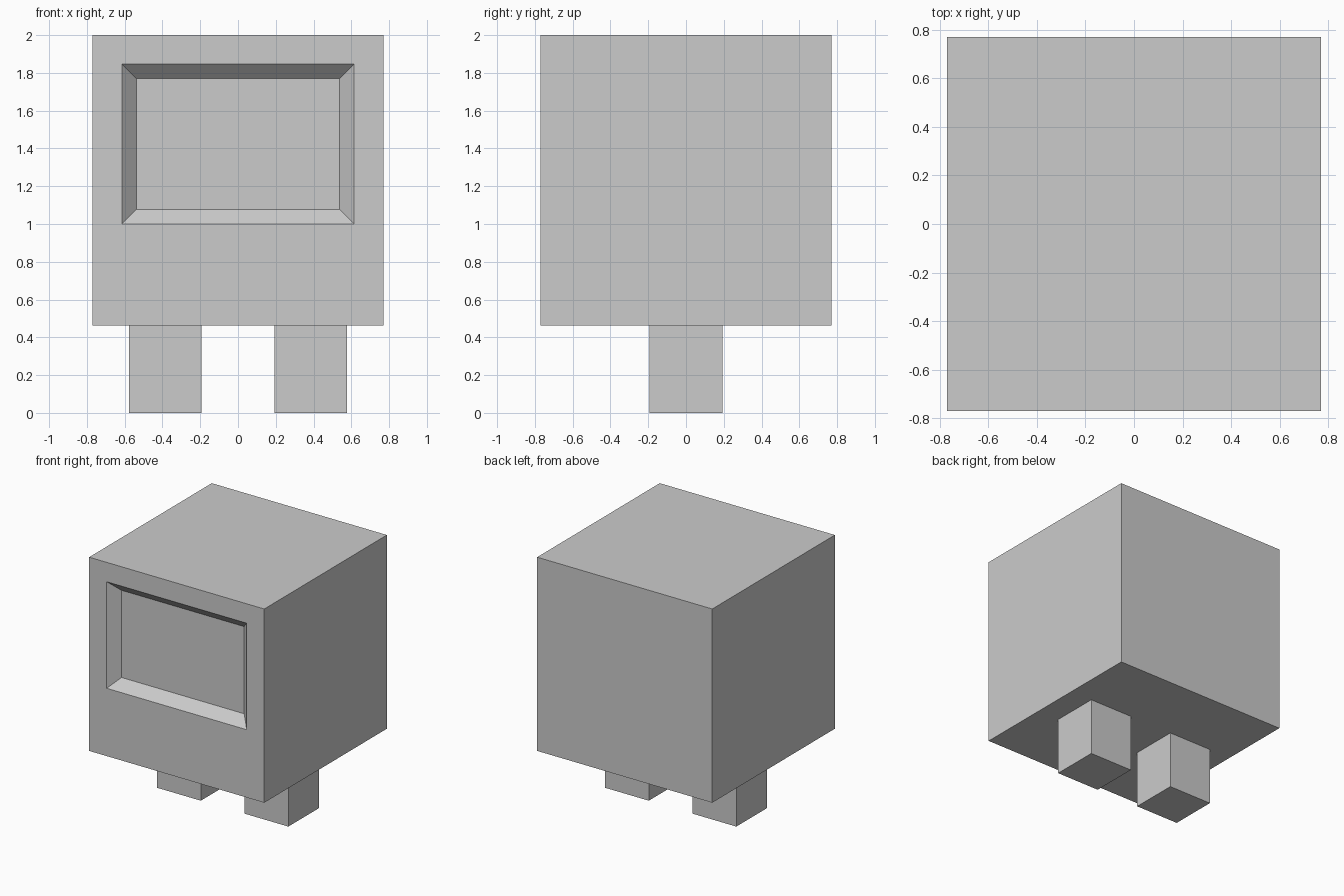
import bpy
import bmesh
from mathutils import Matrix, Vector

if "Cube" in bpy.data.objects:
    bpy.data.objects.remove(bpy.data.objects["Cube"])

UNIT = 2 / 26  # the model is 26 units tall

grey = bpy.data.materials.new("plain_grey")
grey.use_nodes = True
colour = (0.6, 0.6, 0.6, 1)
grey.diffuse_color = colour
grey.node_tree.nodes["Principled BSDF"].inputs["Base Color"].default_value = colour


def make_box(bm, size, centre):
    matrix = Matrix.Translation(Vector(centre) * UNIT) @ Matrix.Diagonal((*[s * UNIT for s in size], 1))
    bmesh.ops.create_cube(bm, size=1, matrix=matrix)


def finish(bm, name):
    bmesh.ops.recalc_face_normals(bm, faces=bm.faces)
    mesh = bpy.data.meshes.new(name)
    bm.to_mesh(mesh)
    bm.free()
    mesh.materials.append(grey)
    obj = bpy.data.objects.new(name, mesh)
    bpy.context.collection.objects.link(obj)
    return obj


def inset_rectangle(bm, face, half_width, bottom, top, y):
    """Inset a front face and fit its new border to a rectangle."""
    middle = face.calc_center_median().z
    bmesh.ops.inset_individual(bm, faces=[face], thickness=UNIT / 4)
    for v in face.verts:
        x = half_width if v.co.x > 0 else -half_width
        z = top if v.co.z > middle else bottom
        v.co = Vector((x, y, z)) * UNIT


# Body: a cube with a bevelled screen recess in its front
bm = bmesh.new()
make_box(bm, (20, 20, 20), (0, 0, 16))
bm.normal_update()
front = min(bm.faces, key=lambda f: f.calc_center_median().y)
inset_rectangle(bm, front, 8, 13, 24, -10)
inset_rectangle(bm, front, 7, 14, 23, -9)
finish(bm, "body")

# Legs: one square post on each side
for name, side in (("left_leg", 1), ("right_leg", -1)):
    bm = bmesh.new()
    make_box(bm, (5, 5, 6), (5 * side, 0, 3))
    finish(bm, name)
